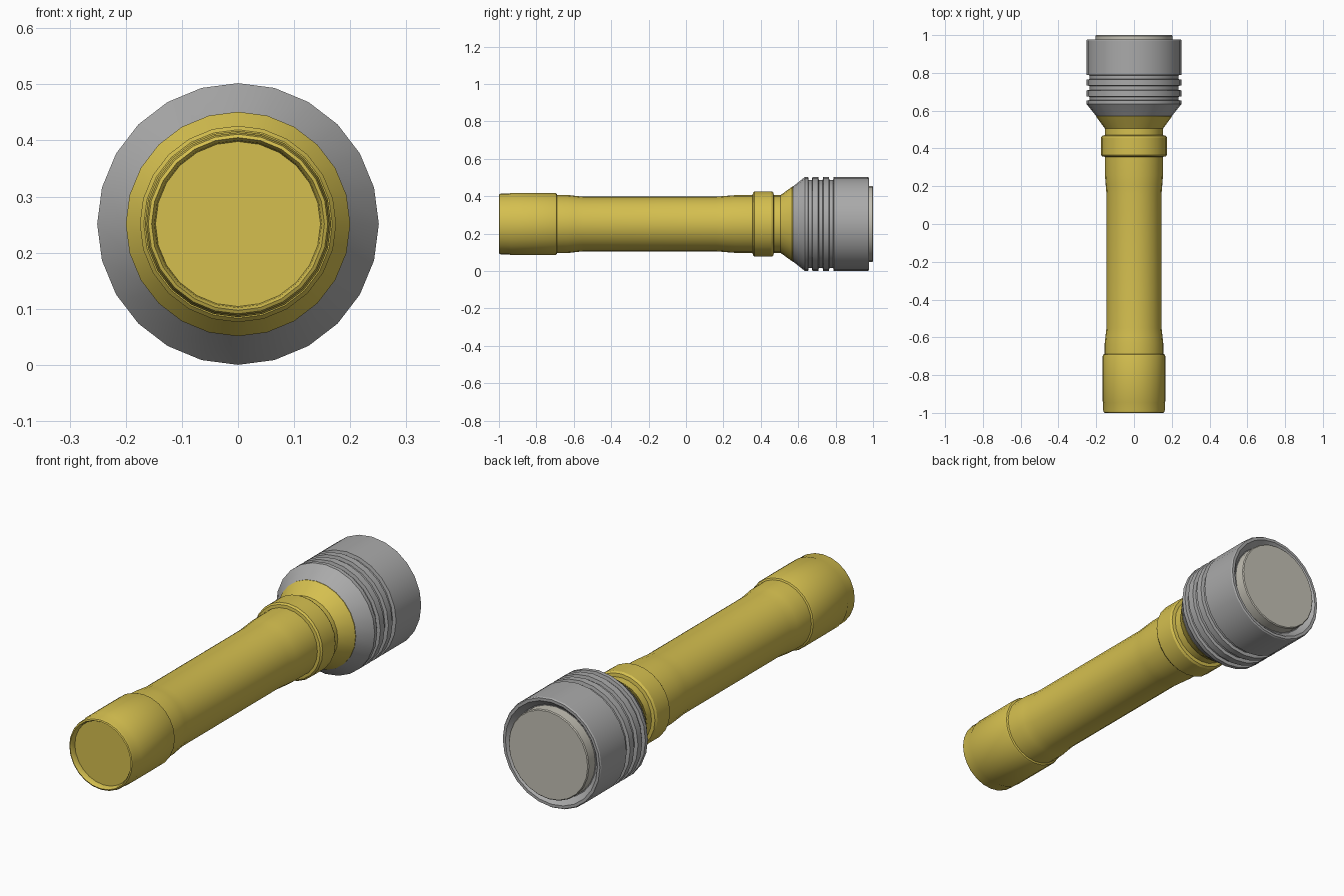
import bpy, bmesh, math

if "Cube" in bpy.data.objects:
    bpy.data.objects.remove(bpy.data.objects["Cube"])

SIDES = 24
AXIS_Z = 0.251


def material(name, color):
    m = bpy.data.materials.new(name)
    m.diffuse_color = (*color, 1.0)
    m.use_nodes = True
    m.node_tree.nodes["Principled BSDF"].inputs["Base Color"].default_value = m.diffuse_color
    return m


yellow = material("yellow_plastic", (0.66, 0.52, 0.078))
grey = material("grey_metal", (0.40, 0.40, 0.40))
glass = material("pale_lens", (0.55, 0.53, 0.46))


def lathe(name, profile, mat):
    """Spin (y, radius) points round the long axis and cap both ends."""
    bm = bmesh.new()
    rings = []
    for y, r in profile:
        rings.append([bm.verts.new((r * math.sin(2 * math.pi * i / SIDES), y,
                                    AXIS_Z + r * math.cos(2 * math.pi * i / SIDES)))
                      for i in range(SIDES)])
    for a, b in zip(rings, rings[1:]):
        for i in range(SIDES):
            j = (i + 1) % SIDES
            bm.faces.new((a[i], a[j], b[j], b[i]))
    bm.faces.new(rings[0])
    bm.faces.new(rings[-1])
    bmesh.ops.recalc_face_normals(bm, faces=bm.faces)
    # smooth shading, with creases kept sharp
    for f in bm.faces:
        f.smooth = True
    for e in bm.edges:
        e.smooth = e.calc_face_angle(0) < math.radians(30)
    me = bpy.data.meshes.new(name)
    bm.to_mesh(me)
    bm.free()
    me.materials.append(mat)
    ob = bpy.data.objects.new(name, me)
    bpy.context.collection.objects.link(ob)
    return ob


# tail cap with a recessed end disc
lathe("tail_cap", [
    (-0.975, 0.147), (-0.992, 0.149), (-1.0, 0.154), (-0.997, 0.160),
    (-0.988, 0.163), (-0.945, 0.163), (-0.938, 0.166), (-0.70, 0.166),
    (-0.692, 0.163), (-0.688, 0.155), (-0.66, 0.150)], yellow)

# handle tube, slightly waisted, flaring into both ends
lathe("handle", [
    (-0.70, 0.156), (-0.63, 0.155), (-0.595, 0.151), (-0.55, 0.146),
    (0.16, 0.146), (0.21, 0.150), (0.26, 0.154), (0.38, 0.155)], yellow)

# collar ring
lathe("collar", [
    (0.355, 0.150), (0.358, 0.168), (0.366, 0.175), (0.457, 0.175),
    (0.467, 0.169), (0.471, 0.150)], yellow)

# neck flaring out to the head
lathe("neck", [
    (0.45, 0.154), (0.505, 0.154), (0.568, 0.200), (0.58, 0.200)], yellow)

# head: rear cone, cooling fins, drum and recessed front rim
R, G = 0.251, 0.236
head = [(0.568, 0.198), (0.575, 0.203), (0.635, R)]
for y0, y1 in ((0.653, 0.676), (0.707, 0.734), (0.764, 0.79)):
    head += [(y0, R), (y0 + 0.003, G), (y1 - 0.003, G), (y1, R)]
head += [(0.972, R), (0.978, 0.247), (0.978, 0.234), (0.95, 0.208)]
lathe("head", head, grey)

# lens standing proud of the rim
lathe("lens", [(0.93, 0.204), (0.996, 0.204), (1.0, 0.200)], glass)
